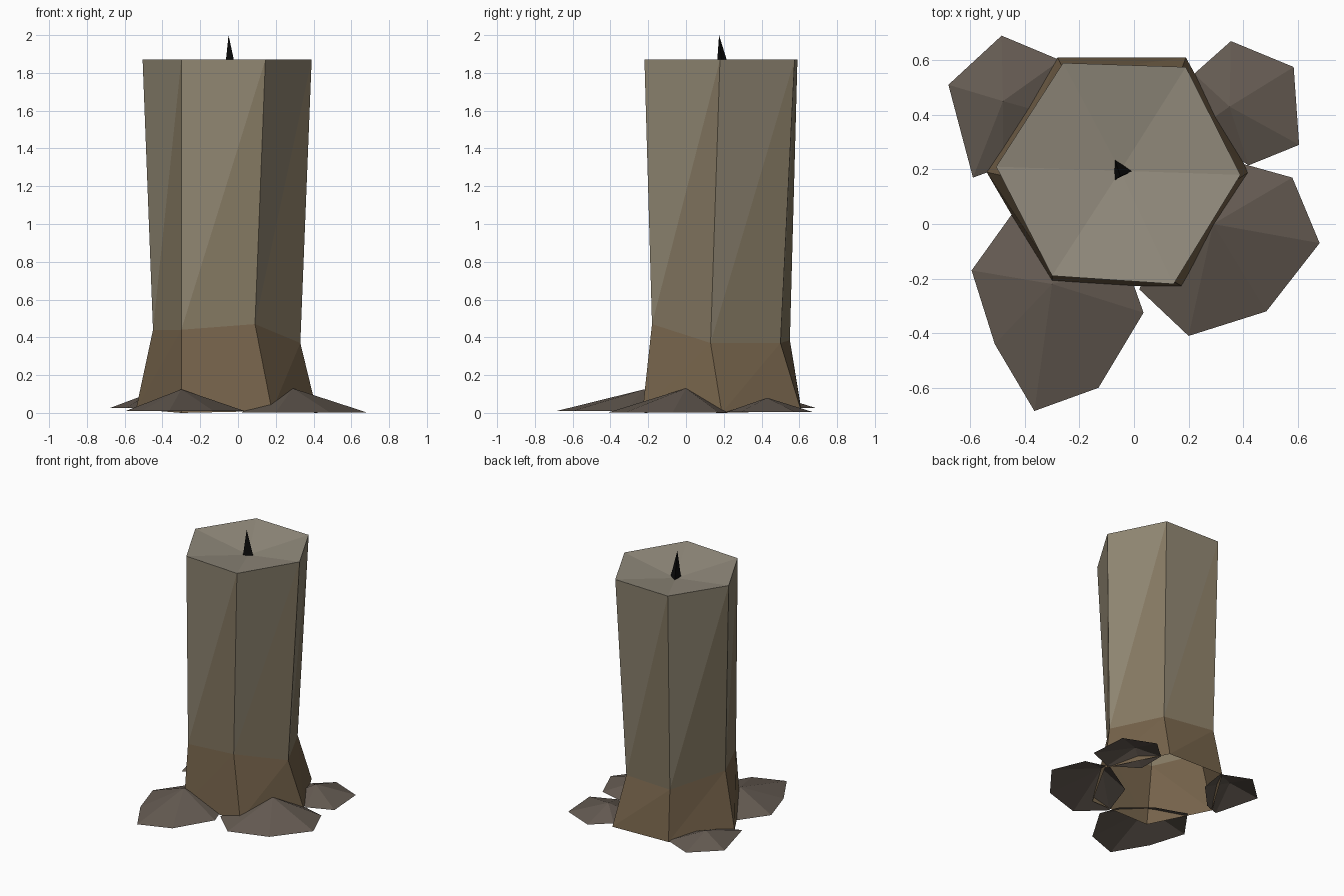
import bpy
import bmesh

if "Cube" in bpy.data.objects:
    bpy.data.objects.remove(bpy.data.objects["Cube"])


def material(name, r, g, b):
    m = bpy.data.materials.new(name)
    m.diffuse_color = (r, g, b, 1)
    m.use_nodes = True
    m.node_tree.nodes["Principled BSDF"].inputs["Base Color"].default_value = m.diffuse_color
    return m


WAX = material("wax", 0.28, 0.24, 0.17)
WARM = material("warm_wax", 0.24, 0.195, 0.125)
BASE = material("brown_wax", 0.18, 0.125, 0.07)
CAP = material("pale_wax", 0.29, 0.26, 0.205)
DRIP = material("drip_wax", 0.13, 0.105, 0.085)
BLACK = material("char", 0.004, 0.004, 0.004)


def finish(name, bm, mats):
    me = bpy.data.meshes.new(name)
    bm.to_mesh(me)
    bm.free()
    for m in mats:
        me.materials.append(m)
    ob = bpy.data.objects.new(name, me)
    bpy.context.collection.objects.link(ob)
    return ob


def fan(bm, ring, apex, mat=0):
    for i, v in enumerate(ring):
        bm.faces.new((v, ring[(i + 1) % len(ring)], apex)).material_index = mat


def bridge(bm, low, high, low_mat, high_mat):
    # one split quad per side, diagonal rising counter-clockwise
    n = len(low)
    for i in range(n):
        j = (i + 1) % n
        bm.faces.new((low[i], low[j], high[j])).material_index = low_mat
        bm.faces.new((low[i], high[j], high[i])).material_index = high_mat


# Candle body: open six-sided tube, flared foot, dished top
foot = [(0.42, 0.19, 0.0), (0.19, 0.61, 0.01), (-0.28, 0.61, 0.02),
        (-0.54, 0.19, 0.02), (-0.30, -0.22, 0.0), (0.18, -0.23, 0.01)]
waist = [(0.33, 0.13, 0.37), (0.15, 0.50, 0.37), (-0.25, 0.55, 0.385),
         (-0.45, 0.17, 0.44), (-0.30, -0.17, 0.44), (0.09, -0.18, 0.47)]
rim = [(0.39, 0.18, 1.87), (0.19, 0.575, 1.87), (-0.26, 0.59, 1.87),
       (-0.505, 0.21, 1.87), (-0.30, -0.19, 1.87), (0.145, -0.22, 1.87)]
bm = bmesh.new()
a, b, c = [[bm.verts.new(p) for p in ring] for ring in (foot, waist, rim)]
bridge(bm, a, b, 2, 2)
bridge(bm, b, c, 1, 0)
fan(bm, c, bm.verts.new((-0.05, 0.195, 1.80)), 3)
finish("candle_body", bm, [WAX, WARM, BASE, CAP])

# Wick: thin three-sided spike
bm = bmesh.new()
tri = [bm.verts.new(p) for p in
       ((-0.005, 0.195, 1.79), (-0.072, 0.24, 1.79), (-0.072, 0.16, 1.79))]
fan(bm, tri, bm.verts.new((-0.05, 0.175, 2.0)))
finish("wick", bm, [BLACK])


# Wax drips: shallow open shells, outlines counter-clockwise
def drip(name, apex, z, outline):
    bm = bmesh.new()
    ring = [bm.verts.new((x, y, z)) for x, y in outline]
    fan(bm, ring, bm.verts.new(apex))
    finish(name, bm, [DRIP])


drip("drip_front_left", (-0.30, -0.22, 0.125), 0.01,
     [(-0.43, 0.06), (-0.595, -0.17), (-0.51, -0.44), (-0.365, -0.685),
      (-0.13, -0.60), (0.035, -0.325), (-0.02, -0.17), (-0.2, -0.02)])
drip("drip_front_right", (0.29, 0.0, 0.13), 0.003,
     [(0.02, -0.24), (0.20, -0.41), (0.485, -0.32), (0.68, -0.07),
      (0.58, 0.17), (0.40, 0.22), (0.12, 0.05)])
drip("drip_back_right", (0.35, 0.43, 0.08), 0.005,
     [(0.42, 0.215), (0.605, 0.29), (0.585, 0.575), (0.355, 0.67),
      (0.22, 0.55), (0.22, 0.34)])
drip("drip_back_left", (-0.48, 0.45, 0.10), 0.025,
     [(-0.27, 0.60), (-0.485, 0.69), (-0.68, 0.51), (-0.59, 0.17),
      (-0.48, 0.21), (-0.30, 0.40)])
